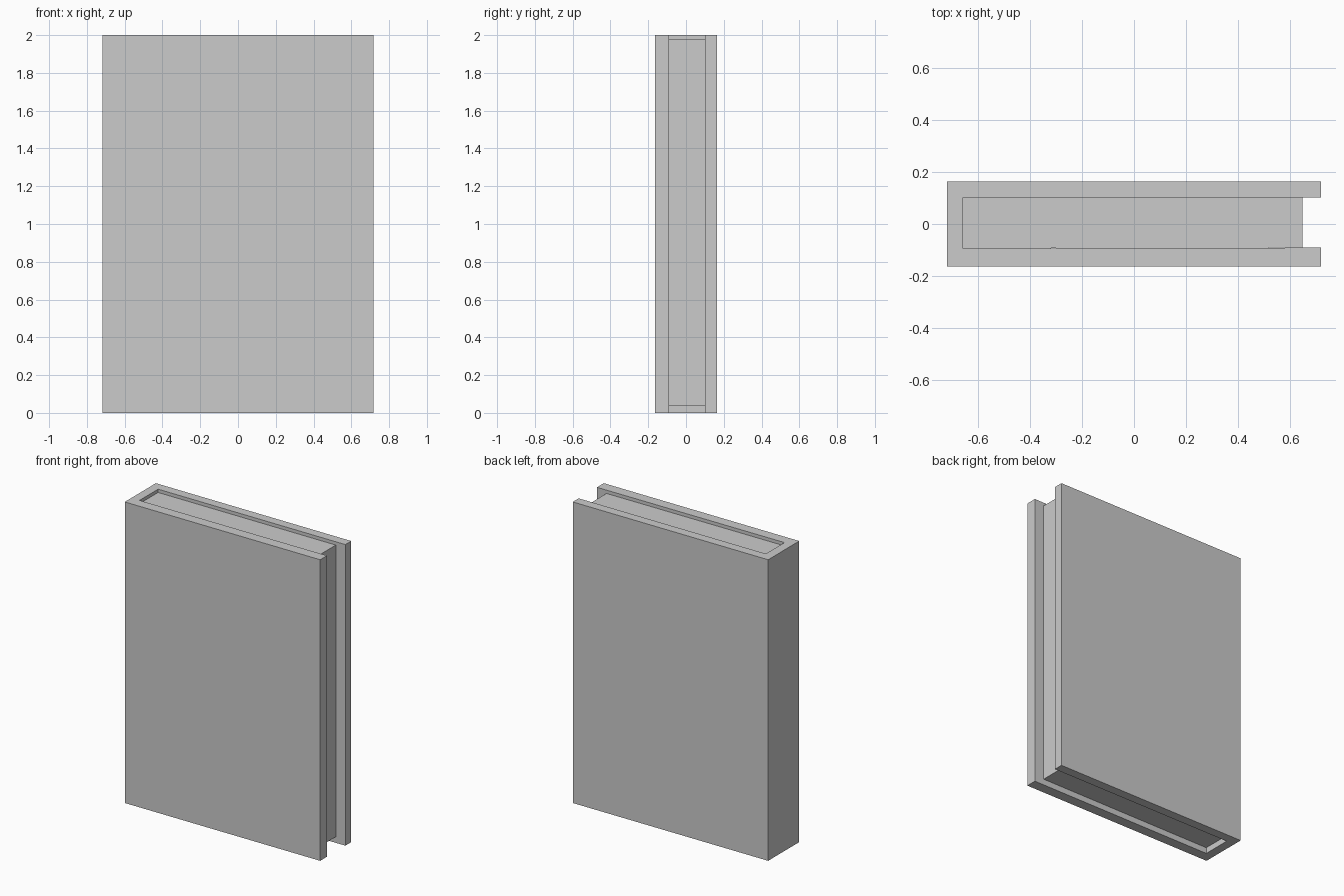
import bpy
import bmesh

if "Cube" in bpy.data.objects:
    bpy.data.objects.remove(bpy.data.objects["Cube"])


def extrude_profile(name, points, z0, z1):
    """Extrude an anticlockwise xy outline from z0 up to z1."""
    bm = bmesh.new()
    face = bm.faces.new([bm.verts.new((x, y, z0)) for x, y in points])
    top = bmesh.ops.extrude_face_region(bm, geom=[face], use_keep_orig=True)["geom"]
    for v in (g for g in top if isinstance(g, bmesh.types.BMVert)):
        v.co.z = z1
    bmesh.ops.recalc_face_normals(bm, faces=bm.faces[:])
    mesh = bpy.data.meshes.new(name)
    bm.to_mesh(mesh)
    bm.free()
    obj = bpy.data.objects.new(name, mesh)
    bpy.context.collection.objects.link(obj)
    return obj


X, Y = 0.718, 0.163                      # cover half sizes
SPINE_IN, PAGE_END = -0.658, 0.648       # inner spine face, fore edge of pages
FRONT_IN_SPINE, FRONT_IN_EDGE = -0.094, -0.091
BACK_IN = 0.101

# Cover: U-shaped section with spine on the left
extrude_profile("cover", [
    (-X, -Y), (X, -Y), (X, FRONT_IN_EDGE), (SPINE_IN, FRONT_IN_SPINE),
    (SPINE_IN, BACK_IN), (X, BACK_IN), (X, Y), (-X, Y)], 0.0, 2.0)

# Page block: recessed at top, bottom and fore edge
extrude_profile("pages", [
    (SPINE_IN, FRONT_IN_SPINE), (PAGE_END, FRONT_IN_EDGE),
    (PAGE_END, BACK_IN), (SPINE_IN, BACK_IN)], 0.04, 1.978)
